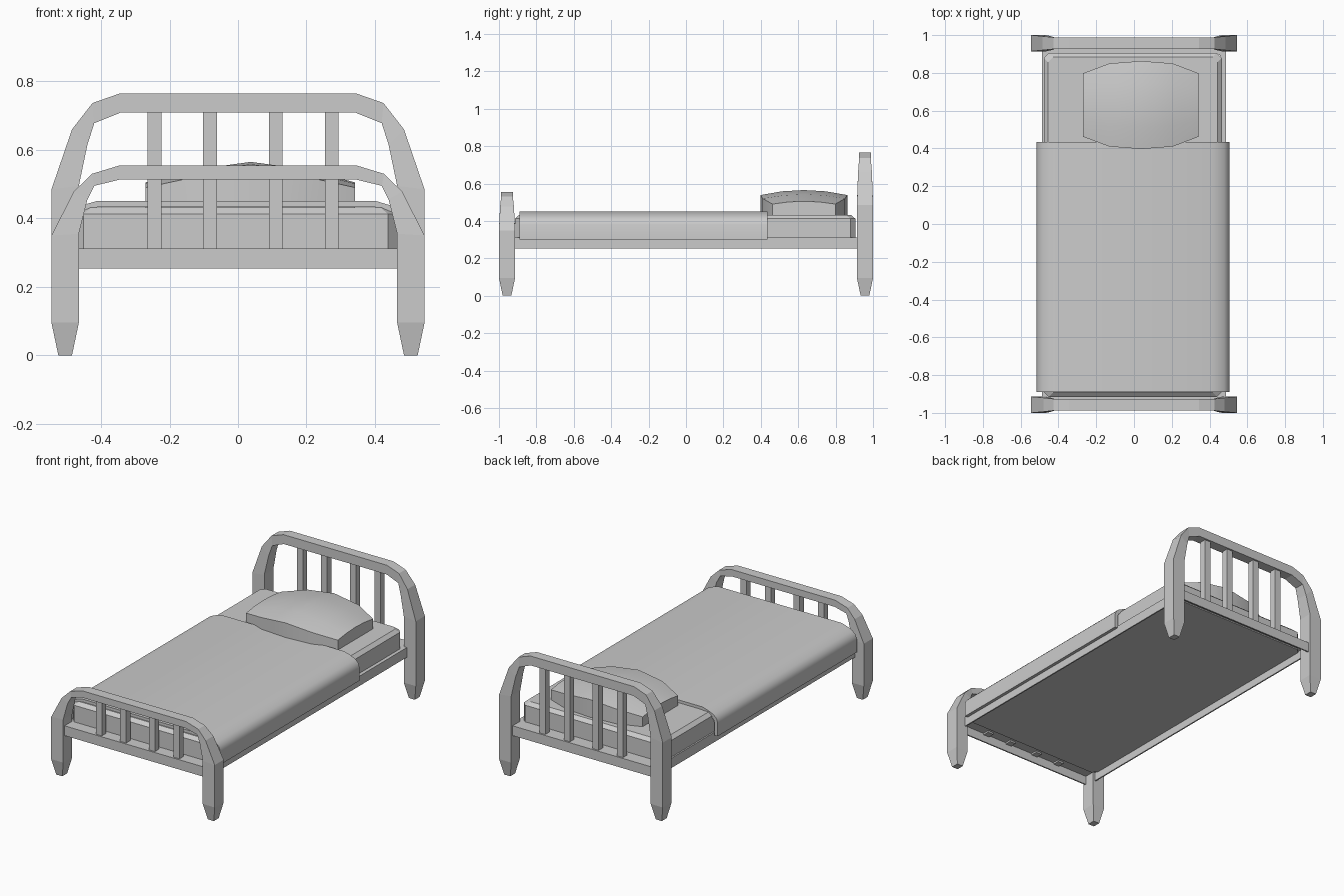
import bpy, bmesh, math

if "Cube" in bpy.data.objects:
    bpy.data.objects.remove(bpy.data.objects["Cube"])

def make(name, verts, faces, smooth=None):
    me = bpy.data.meshes.new(name)
    me.from_pydata(verts, [], faces)
    bm = bmesh.new()
    bm.from_mesh(me)
    bmesh.ops.recalc_face_normals(bm, faces=bm.faces)
    bm.to_mesh(me)
    bm.free()
    if smooth:
        for p in me.polygons:
            p.use_smooth = True
        me.set_sharp_from_angle(angle=math.radians(smooth))
    ob = bpy.data.objects.new(name, me)
    bpy.context.collection.objects.link(ob)
    return ob

def box(name, x0, x1, y0, y1, z0, z1):
    v = [(x, y, z) for x in (x0, x1) for y in (y0, y1) for z in (z0, z1)]
    f = [(0, 1, 3, 2), (4, 6, 7, 5), (0, 4, 5, 1), (2, 3, 7, 6), (0, 2, 6, 4), (1, 5, 7, 3)]
    return make(name, v, f)

def loft(name, rings, smooth=None, wrap=False):
    # joins equal-sized closed rings, then caps both ends or wraps round
    m, n = len(rings[0]), len(rings)
    faces = []
    for i in range(n if wrap else n - 1):
        a, b = m * i, m * ((i + 1) % n)
        for k in range(m):
            j = (k + 1) % m
            faces.append((a + k, a + j, b + j, b + k))
    if not wrap:
        faces += [tuple(range(m)), tuple(range(m * (n - 1), m * n))]
    return make(name, [v for r in rings for v in r], faces, smooth)

def end_frame(name, yc, arch):
    # bent rail: outer x,z / inner x,z / half depth, mirrored to the other leg
    half = [(.525, 0, .485, 0, .023), (.545, .095, .465, .095, .043)] + arch
    stations = half + [(-a, b, -c, d, e) for a, b, c, d, e in reversed(half)]
    loft(name, [[(ox, yc - h, oz), (ox, yc + h, oz), (ix, yc + h, iz), (ix, yc - h, iz)]
                for ox, oz, ix, iz, h in stations])

# End frames with legs
end_frame("headboard_frame", .957, [(.545, .485, .465, .495, .043), (.485, .66, .44, .615, .037),
                                    (.425, .737, .42, .678, .031), (.345, .765, .343, .709, .031)])
end_frame("footboard_frame", -.957, [(.545, .35, .465, .355, .043), (.48, .478, .44, .455, .037),
                                     (.427, .53, .42, .495, .031), (.345, .555, .343, .514, .031)])

# Upright bars, ends just poking through the frame shelf
for end, yc, top in (("head", .957, .71), ("foot", -.957, .515)):
    for i, x in enumerate((-.244, -.082, .11, .274)):
        box(f"{end}_bar_{i + 1}", x - .02, x + .02, yc - .02, yc + .02, .295, top)

# Bed frame: thin walls all round with a shelf on top, open underneath
def rect(x, y, z):
    return [(-x, -y, z), (x, -y, z), (x, y, z), (-x, y, z)]
loft("bed_frame", [rect(.455, .895, .312), rect(.486, .987, .312), rect(.486, .987, .253),
                   rect(.478, .979, .253), rect(.478, .979, .305), rect(.455, .895, .305)], wrap=True)

# Mattress: chamfered corners and top edge, resting on the shelf
def mattress_ring(inset, z, c=.026):
    x0, x1, y0, y1 = -.477 + inset, .465 - inset, -.915 + inset, .905 - inset
    return [(x0 + c, y0, z), (x1 - c, y0, z), (x1, y0 + c, z), (x1, y1 - c, z),
            (x1 - c, y1, z), (x0 + c, y1, z), (x0, y1 - c, z), (x0, y0 + c, z)]
loft("mattress", [mattress_ring(0, .298), mattress_ring(0, .412), mattress_ring(.022, .431)])

# Blanket draped over the mattress, with its own thickness
outer = [(.51, .3), (.51, .38), (.503, .404), (.482, .424), (.447, .439), (.41, .45)]
inner = [(.49, .3), (.49, .375), (.484, .392), (.467, .408), (.438, .422), (.405, .433)]
mirror = lambda pts: [(-x, z) for x, z in reversed(pts)]
ring = outer + mirror(outer) + [(-x, z) for x, z in inner] + list(reversed(inner))
loft("blanket", [[(x - .005, y, z) for x, z in ring] for y in (-.89, .435)], 45)

# Pillow: domed top grid with straight sides
cols = [(-.27, .168, .49, .505), (-.13, .22, .52, .542), (.0375, .233, .538, .565),
        (.205, .22, .52, .542), (.342, .168, .49, .505)]
rows = (-1, -.5, 0, .5, 1)
verts, faces = [], []
for x, hy, ze, zm in cols:
    for t in rows:
        verts.append((x, .63 + hy * t, zm + (ze - zm) * t * t))
for i in range(4):
    for j in range(4):
        a = 5 * i + j
        faces.append((a, a + 1, a + 6, a + 5))
rim = [0, 5, 10, 15, 20, 21, 22, 23, 24, 19, 14, 9, 4, 3, 2, 1]
base = len(verts)
verts += [(verts[i][0], verts[i][1], .425) for i in rim]
m = len(rim)
for k in range(m):
    j = (k + 1) % m
    faces.append((rim[k], rim[j], base + j, base + k))
faces.append(tuple(range(base, base + m)))
make("pillow", verts, faces, 35)
